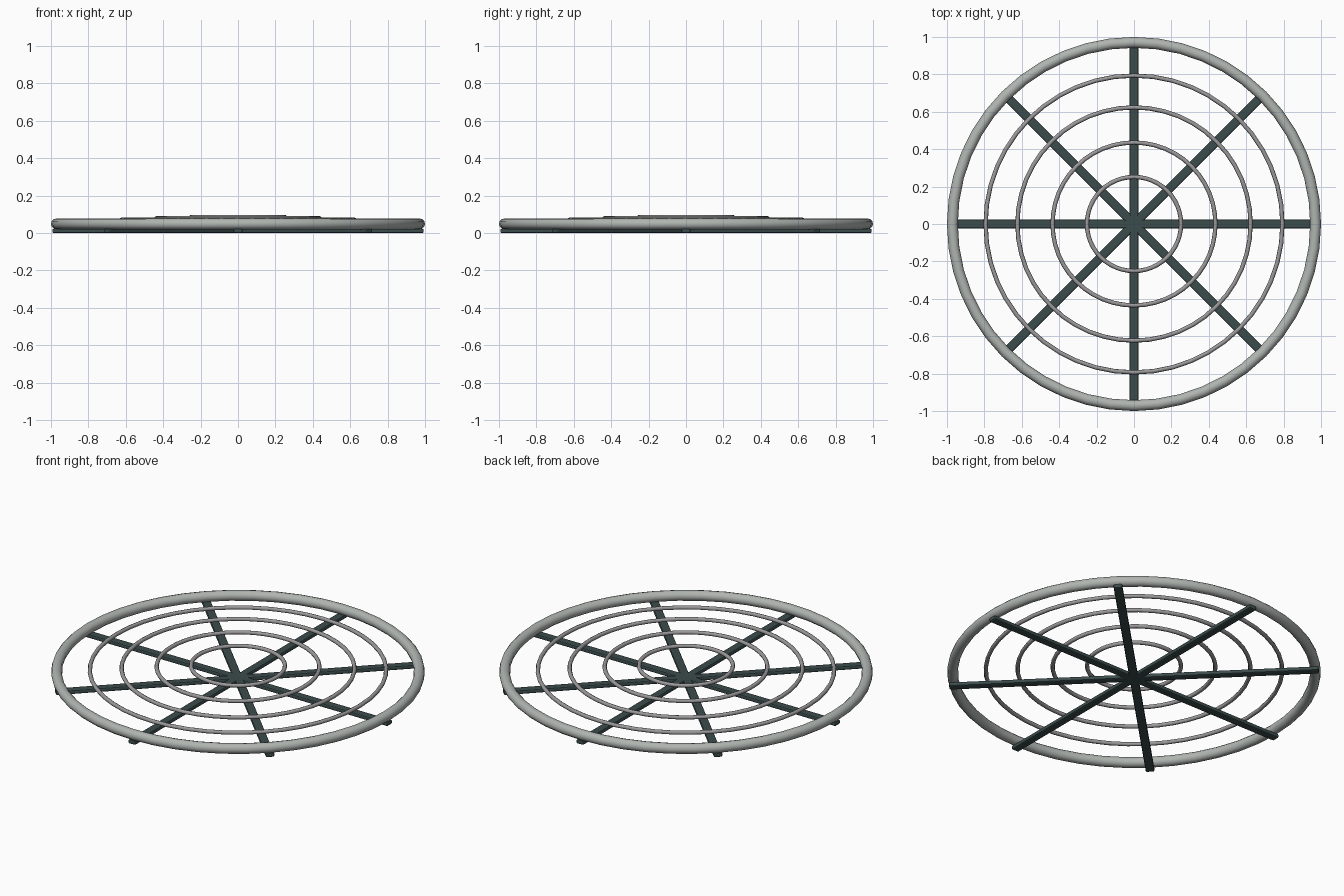
import bpy
import math

cube = bpy.data.objects.get("Cube")
if cube:
    bpy.data.objects.remove(cube, do_unlink=True)


def make_material(name, rgb):
    mat = bpy.data.materials.new(name)
    mat.use_nodes = True
    colour = (*rgb, 1.0)
    mat.diffuse_color = colour
    mat.node_tree.nodes["Principled BSDF"].inputs["Base Color"].default_value = colour
    return mat


pale_grey = make_material("pale grey", (0.43, 0.46, 0.44))
warm_grey = make_material("warm grey", (0.33, 0.32, 0.32))
dark_slate = make_material("dark slate", (0.045, 0.072, 0.072))


def add_ring(name, outer, tube, z, sides, mat):
    """Round-section hoop whose outer edge lies at the given radius."""
    bpy.ops.mesh.primitive_torus_add(
        major_radius=outer - tube, minor_radius=tube,
        major_segments=48, minor_segments=sides, location=(0, 0, z))
    ring = bpy.context.object
    ring.name = name
    ring.data.materials.append(mat)
    bpy.ops.object.shade_smooth_by_angle(angle=math.radians(50))


def add_bar(name, angle):
    """Flat bar with softened edges, spanning the full diameter."""
    bpy.ops.mesh.primitive_cube_add(size=1, location=(0, 0, 0.0115))
    bar = bpy.context.object
    bar.name = name
    bar.scale = (1.985, 0.047, 0.023)
    bpy.ops.object.transform_apply(location=False, rotation=False, scale=True)
    bar.rotation_euler.z = angle
    bar.data.materials.append(dark_slate)
    bevel = bar.modifiers.new("soft edges", "BEVEL")
    bevel.width = 0.007
    bevel.segments = 2


# Thick outer rim
add_ring("outer_rim", 1.0, 0.029, 0.049, 12, pale_grey)

# Thin concentric rings, rising slightly towards the centre
for i, (outer, z) in enumerate([(0.263, 0.086), (0.447, 0.080),
                                (0.635, 0.071), (0.805, 0.060)]):
    add_ring(f"inner_ring_{i + 1}", outer, 0.0115, z, 8, warm_grey)

# Crossed support bars underneath
for i in range(4):
    add_bar(f"support_bar_{i + 1}", i * math.pi / 4)
